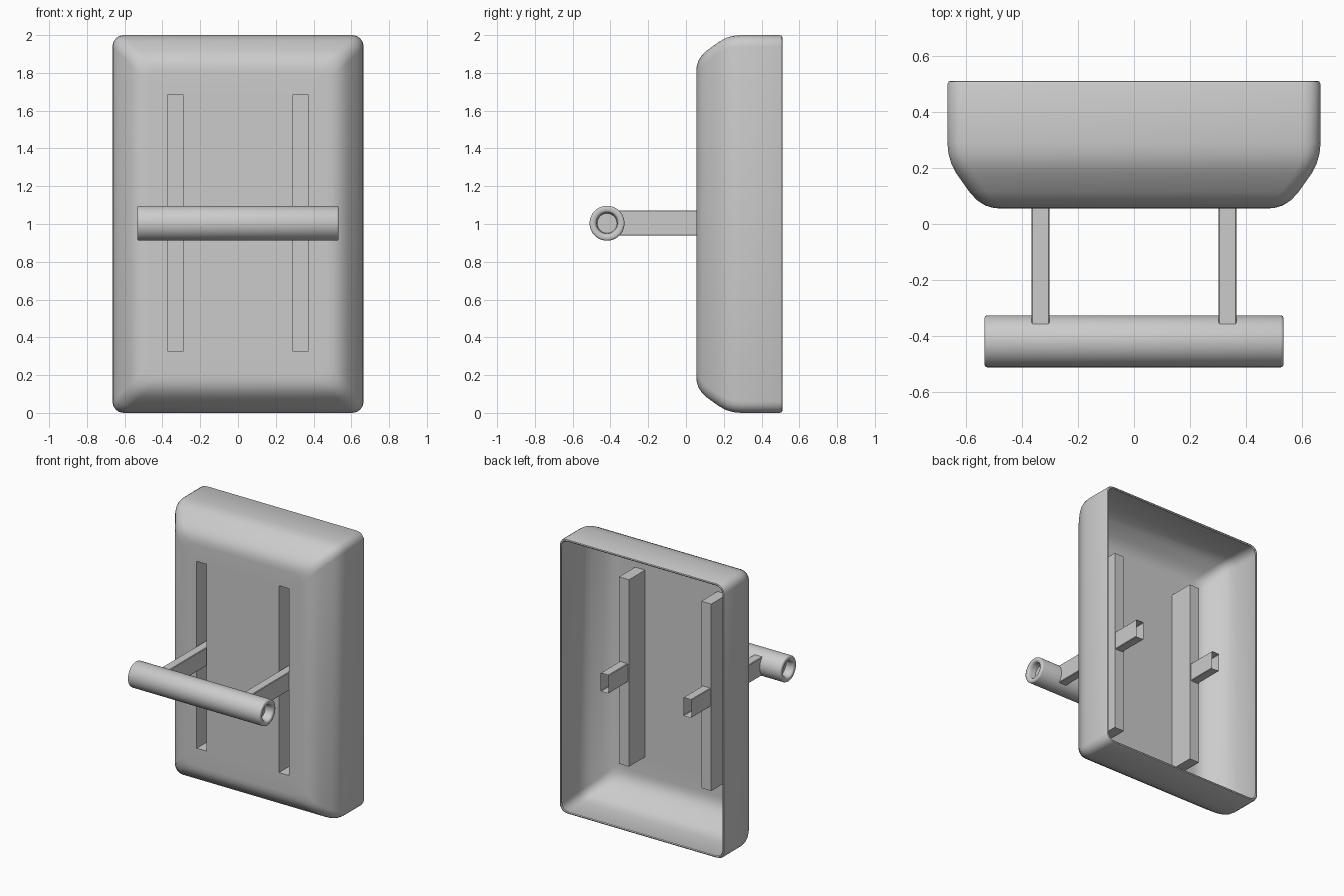
import bpy, bmesh, math
from mathutils import Vector

if "Cube" in bpy.data.objects:
    bpy.data.objects.remove(bpy.data.objects["Cube"])

W, H, ZC = 0.665, 1.0, 1.0          # plate half width, half height, centre height


def finish(bm, name, angle=40, recalc=True):
    if recalc:
        bmesh.ops.recalc_face_normals(bm, faces=bm.faces)
    me = bpy.data.meshes.new(name)
    bm.to_mesh(me)
    bm.free()
    ob = bpy.data.objects.new(name, me)
    bpy.context.collection.objects.link(ob)
    bpy.ops.object.select_all(action='DESELECT')
    ob.select_set(True)
    bpy.context.view_layer.objects.active = ob
    bpy.ops.object.shade_smooth_by_angle(angle=math.radians(angle))
    return ob


def bridge(bm, a, b):
    n = len(a)
    for i in range(n):
        j = (i + 1) % n
        bm.faces.new((a[i], a[j], b[j], b[i]))


def rounded_loop(bm, y, inset, r, seg=4):
    """Rounded rectangle ring of the wall plate at depth y."""
    verts = []
    for k, (sx, sz) in enumerate(((1, 1), (-1, 1), (-1, -1), (1, -1))):
        cx, cz = sx * (W - inset - r), sz * (H - inset - r)
        for s in range(seg + 1):
            t = math.pi / 2 * (k + s / seg)
            verts.append(bm.verts.new((cx + r * math.cos(t), y, ZC + cz + r * math.sin(t))))
    return verts


def rect_loop(bm, x0, x1, z0, z1, y):
    return [bm.verts.new((x, y, z)) for x, z in ((x0, z0), (x1, z0), (x1, z1), (x0, z1))]


def loop_edges(bm, loop):
    return [bm.edges.new((loop[i], loop[(i + 1) % len(loop)])) for i in range(len(loop))]


# Wall plate: open-backed shell lofted from the rear rim to the front face
bm = bmesh.new()
profile = [(0.505, 0.018, 0.05), (0.51, 0.011, 0.055), (0.507, 0.004, 0.058),
           (0.497, 0.0, 0.06), (0.29, 0.0, 0.06), (0.25, 0.004, 0.06),
           (0.215, 0.014, 0.06), (0.18, 0.032, 0.06), (0.115, 0.078, 0.06),
           (0.085, 0.105, 0.06), (0.066, 0.135, 0.06), (0.057, 0.165, 0.06),
           (0.055, 0.195, 0.06)]
rings = [rounded_loop(bm, *p) for p in profile]
for a, b in zip(rings, rings[1:]):
    bridge(bm, a, b)
front = rings[-1]
border = [bm.edges.get((front[i], front[(i + 1) % len(front)])) for i in range(len(front))]

# Lever slots: two openings in the front with closed channels behind
slot_edges, slots = [], []
for s in (-1, 1):
    rim = rect_loop(bm, s * 0.331 - 0.04, s * 0.331 + 0.04, 0.325, 1.685, 0.055)
    slot_edges += loop_edges(bm, rim)
    slots.append((s, rim))
bmesh.ops.triangle_fill(bm, use_beauty=True, use_dissolve=False,
                        edges=border + slot_edges, normal=Vector((0, -1, 0)))
for s, rim in slots:
    back = rect_loop(bm, s * 0.331 - 0.04, s * 0.331 + 0.04, 0.325, 1.685, 0.24)
    bridge(bm, rim, back)
    bm.faces.new(back)
finish(bm, "wall_plate")

# Lever arms: square tubes, open at the rear, passing through the channels
for s, side in ((-1, "left"), (1, "right")):
    bm = bmesh.new()
    x0, x1 = s * 0.333 - 0.0325, s * 0.333 + 0.0325
    a = rect_loop(bm, x0, x1, 0.938, 1.072, -0.40)
    b = rect_loop(bm, x0, x1, 0.938, 1.072, 0.46)
    bridge(bm, a, b)
    bm.faces.new(a)
    long_edges = [bm.edges.get((a[i], b[i])) for i in range(4)]
    bmesh.ops.bevel(bm, geom=long_edges, offset=0.004, segments=1, affect='EDGES')
    finish(bm, side + "_lever_arm", 30)

# Handle: turned bar with rounded rims and recessed ends
bm = bmesh.new()
end = [(0.475, 0.052), (0.515, 0.056), (0.528, 0.060), (0.533, 0.066),
       (0.533, 0.083), (0.530, 0.090), (0.523, 0.0925)]
outline = [(-x, r) for x, r in end] + end[::-1]
N = 40
rings = [[bm.verts.new((x, -0.418 + r * math.cos(2 * math.pi * i / N),
                        1.004 + r * math.sin(2 * math.pi * i / N))) for i in range(N)]
         for x, r in outline]
for a, b in zip(rings, rings[1:]):
    bridge(bm, a, b)
bm.faces.new(rings[0])
bm.faces.new(rings[-1])
finish(bm, "lever_handle", 50)
